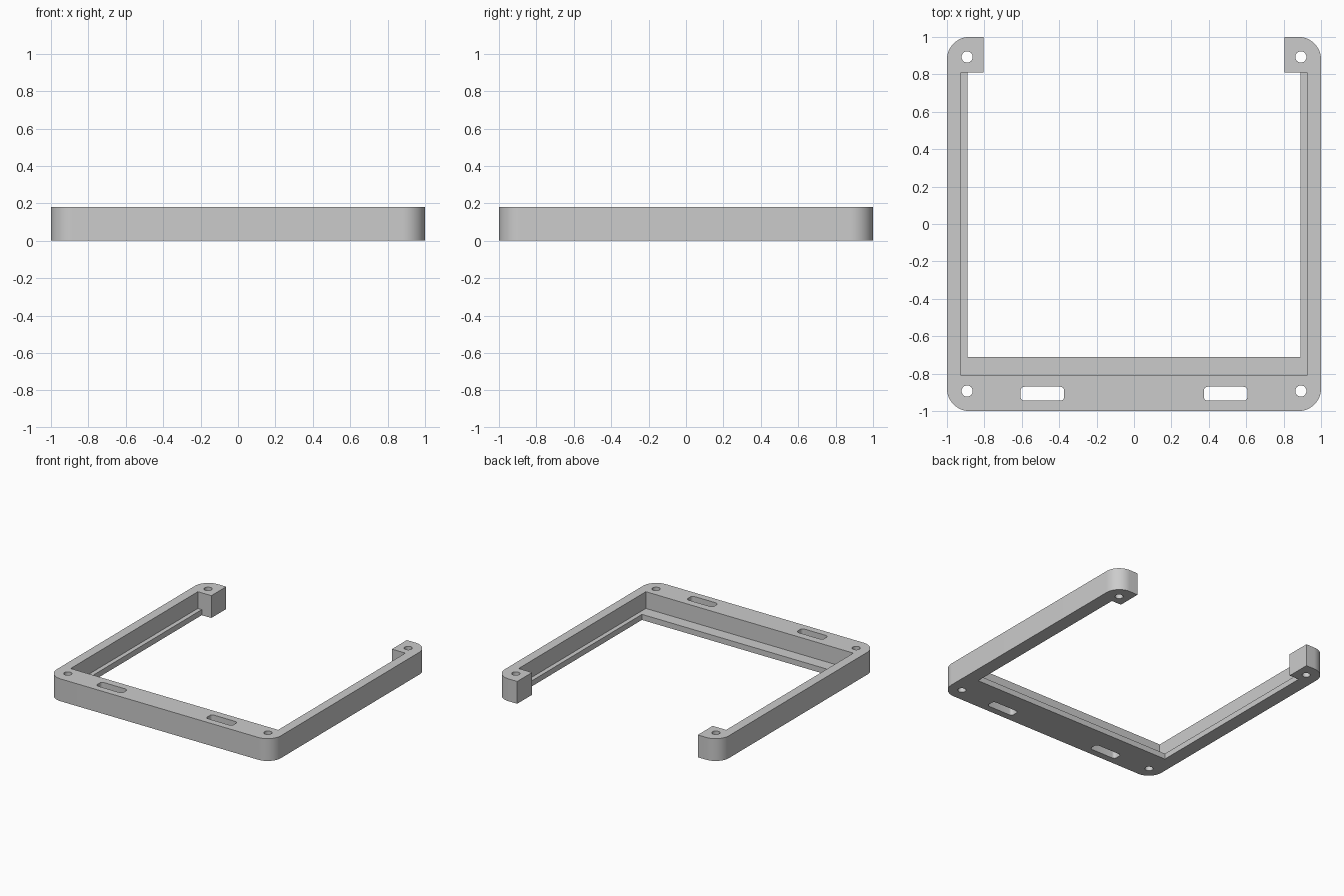
import bpy
import bmesh
from math import cos, sin, pi, radians

HEIGHT = 0.18
LEDGE = 0.045

cube = bpy.data.objects.get("Cube")
if cube:
    bpy.data.objects.remove(cube, do_unlink=True)

grey = bpy.data.materials.new("plain grey")
grey.use_nodes = True
colour = (0.6, 0.6, 0.6, 1)
grey.diffuse_color = colour
grey.node_tree.nodes["Principled BSDF"].inputs["Base Color"].default_value = colour


def arc(cx, cy, r, start, end, steps):
    """Points along an arc, angles in degrees."""
    angles = [radians(start + (end - start) * i / steps) for i in range(steps + 1)]
    return [(cx + r * cos(a), cy + r * sin(a)) for a in angles]


def rounded_box(x0, x1, y0, y1, r, steps=6):
    """Outline of a rectangle with rounded corners."""
    corners = [(x1 - r, y1 - r), (x0 + r, y1 - r), (x0 + r, y0 + r), (x1 - r, y0 + r)]
    return [p for i, (cx, cy) in enumerate(corners)
            for p in arc(cx, cy, r, 90 * i, 90 * i + 90, steps)]


def prism(name, outline, z0, z1):
    """Extrude a closed outline upwards."""
    bm = bmesh.new()
    face = bm.faces.new([bm.verts.new((x, y, z0)) for x, y in outline])
    top = bmesh.ops.extrude_face_region(bm, geom=[face])["geom"]
    bmesh.ops.translate(bm, vec=(0, 0, z1 - z0),
                        verts=[v for v in top if isinstance(v, bmesh.types.BMVert)])
    bmesh.ops.recalc_face_normals(bm, faces=bm.faces)
    mesh = bpy.data.meshes.new(name)
    bm.to_mesh(mesh)
    bm.free()
    mesh.materials.append(grey)
    obj = bpy.data.objects.new(name, mesh)
    bpy.context.collection.objects.link(obj)
    return obj


def cut(target, outline, z0=-0.1, z1=HEIGHT + 0.1):
    """Subtract an extruded outline from the target."""
    cutter = prism("cutter", outline, z0, z1)
    cutter.hide_render = True
    mod = target.modifiers.new("cut", 'BOOLEAN')
    mod.operation = 'DIFFERENCE'
    mod.solver = 'EXACT'
    mod.object = cutter
    bpy.context.view_layer.objects.active = target
    bpy.ops.object.modifier_apply(modifier=mod.name)
    bpy.data.objects.remove(cutter, do_unlink=True)


# Open U-shaped frame with two end posts: right half, then its mirror
half = arc(0.88, -0.88, 0.12, -90, 0, 16) + arc(0.88, 0.88, 0.12, 0, 90, 16)
half += [(0.805, 1), (0.805, 0.81), (0.89, 0.81), (0.89, -0.71)]
frame = prism("frame", half + [(-x, y) for x, y in reversed(half)], 0, HEIGHT)

# Recess above the thin inner ledge
cut(frame, [(-0.925, -0.81), (0.925, -0.81), (0.925, 0.81), (-0.925, 0.81)], LEDGE)

# Screw holes and strap slots
for side in (-1, 1):
    for end in (-1, 1):
        cut(frame, arc(side * 0.892, end * 0.893, 0.03, 0, 345, 23))
    mid = side * 0.49
    cut(frame, rounded_box(mid - 0.117, mid + 0.117, -0.945, -0.87, 0.022))

# Smooth rounded walls, crisp edges
bpy.ops.object.select_all(action='DESELECT')
frame.select_set(True)
bpy.context.view_layer.objects.active = frame
bpy.ops.object.shade_smooth_by_angle(angle=radians(30))
